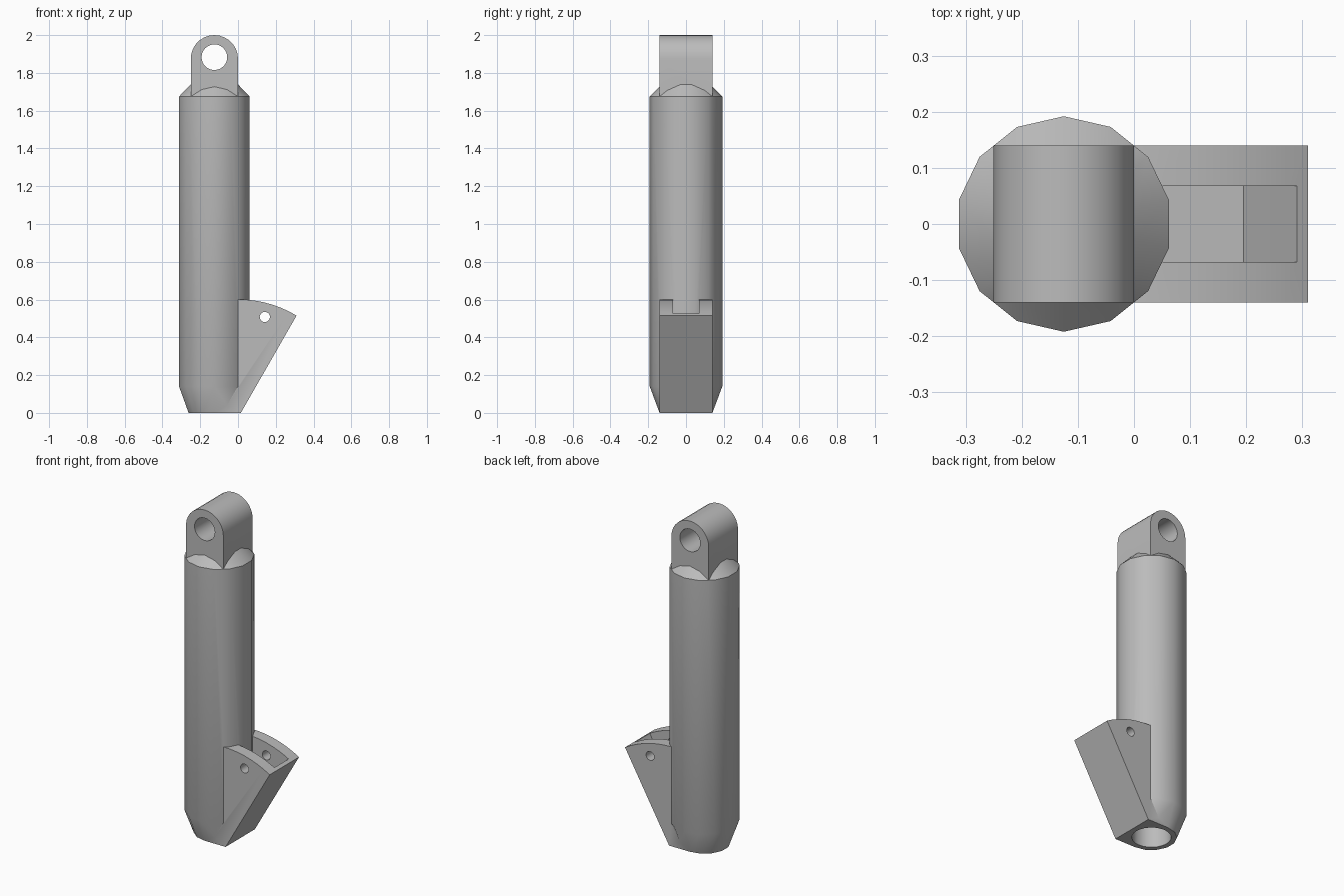
import bpy, bmesh
from math import sin, cos, pi, radians, atan2, hypot

cube = bpy.data.objects.get("Cube")
if cube:
    bpy.data.objects.remove(cube, do_unlink=True)

grey = bpy.data.materials.new("plain grey")
grey.use_nodes = True
colour = (0.5, 0.5, 0.5, 1)
grey.diffuse_color = colour
grey.node_tree.nodes["Principled BSDF"].inputs["Base Color"].default_value = colour

AXIS = -0.125      # x of the tube's centre line
HALF = 0.14        # half depth of lug and bracket


def finish(name, bm):
    bmesh.ops.recalc_face_normals(bm, faces=bm.faces)
    mesh = bpy.data.meshes.new(name)
    bm.to_mesh(mesh)
    bm.free()
    mesh.materials.append(grey)
    ob = bpy.data.objects.new(name, mesh)
    bpy.context.collection.objects.link(ob)
    return ob


def lathe(name, profile, sides):
    """Closed solid from (radius, z) rings around the tube axis."""
    bm = bmesh.new()
    rings = [[bm.verts.new((AXIS + r * cos(pi / 2 + 2 * pi * i / sides),
                            r * sin(pi / 2 + 2 * pi * i / sides), z))
              for i in range(sides)] for r, z in profile]
    for low, high in zip(rings, rings[1:]):
        for i in range(sides):
            j = (i + 1) % sides
            bm.faces.new((low[i], low[j], high[j], high[i]))
    bm.faces.new(rings[0])
    bm.faces.new(rings[-1])
    return finish(name, bm)


def prism(name, outline, half):
    """Solid from an (x, z) outline, extruded along y."""
    bm = bmesh.new()
    front = [bm.verts.new((x, -half, z)) for x, z in outline]
    back = [bm.verts.new((x, half, z)) for x, z in outline]
    bm.faces.new(front)
    bm.faces.new(back)
    for i in range(len(outline)):
        j = (i + 1) % len(outline)
        bm.faces.new((front[i], front[j], back[j], back[i]))
    return finish(name, bm)


def arc(cx, cz, r, start, end, steps):
    angles = [radians(start + (end - start) * i / steps) for i in range(steps + 1)]
    return [(cx + r * cos(a), cz + r * sin(a)) for a in angles]


def pin_cutter(name, cx, cz, r):
    return prism(name, arc(cx, cz, r, 0, 345, 23), 0.4)


def combine(target, other, operation):
    mod = target.modifiers.new(operation.lower(), 'BOOLEAN')
    mod.operation, mod.solver, mod.object = operation, 'EXACT', other
    bpy.context.view_layer.objects.active = target
    bpy.ops.object.modifier_apply(modifier=mod.name)
    bpy.data.objects.remove(other, do_unlink=True)


# Tube with tapered foot and chamfered shoulder
body = lathe("strut_body", [(0.14, 0), (0.192, 0.14), (0.192, 1.675), (0.1, 1.767)], 14)

# Round-topped lug with its pin hole
lug = prism("top_lug", [(-0.25, 1.6), (0, 1.6)] + arc(AXIS, 1.875, 0.125, 0, 180, 14), HALF)
combine(lug, pin_cutter("lug_hole", AXIS, 1.883, 0.068), 'DIFFERENCE')

# Wedge bracket with a curved top, open pocket and cross pin holes
tip = (0.31, 0.515)
top_arc = arc(0, 0, hypot(*tip), degrees_tip := atan2(tip[1], tip[0]) * 180 / pi, 90, 7)
bracket = prism("side_bracket", [(AXIS, 0), (0.015, 0)] + top_arc + [(AXIS, 0.6)], HALF)
pocket = prism("pocket", [(-0.02, 0.38), (0.195, 0.36), (0.29, 0.525),
                          (0.33, 0.595), (0.33, 0.8), (-0.02, 0.8)], 0.068)
combine(bracket, pocket, 'DIFFERENCE')
combine(bracket, pin_cutter("bracket_hole", 0.142, 0.508, 0.027), 'DIFFERENCE')

# Join the solids, then bore the tube from below
combine(body, lug, 'UNION')
combine(body, bracket, 'UNION')
combine(body, lathe("bore", [(0.108, -0.1), (0.108, 1.5)], 24), 'DIFFERENCE')

bpy.ops.object.select_all(action='DESELECT')
body.select_set(True)
bpy.context.view_layer.objects.active = body
bpy.ops.object.shade_smooth_by_angle(angle=radians(30))
